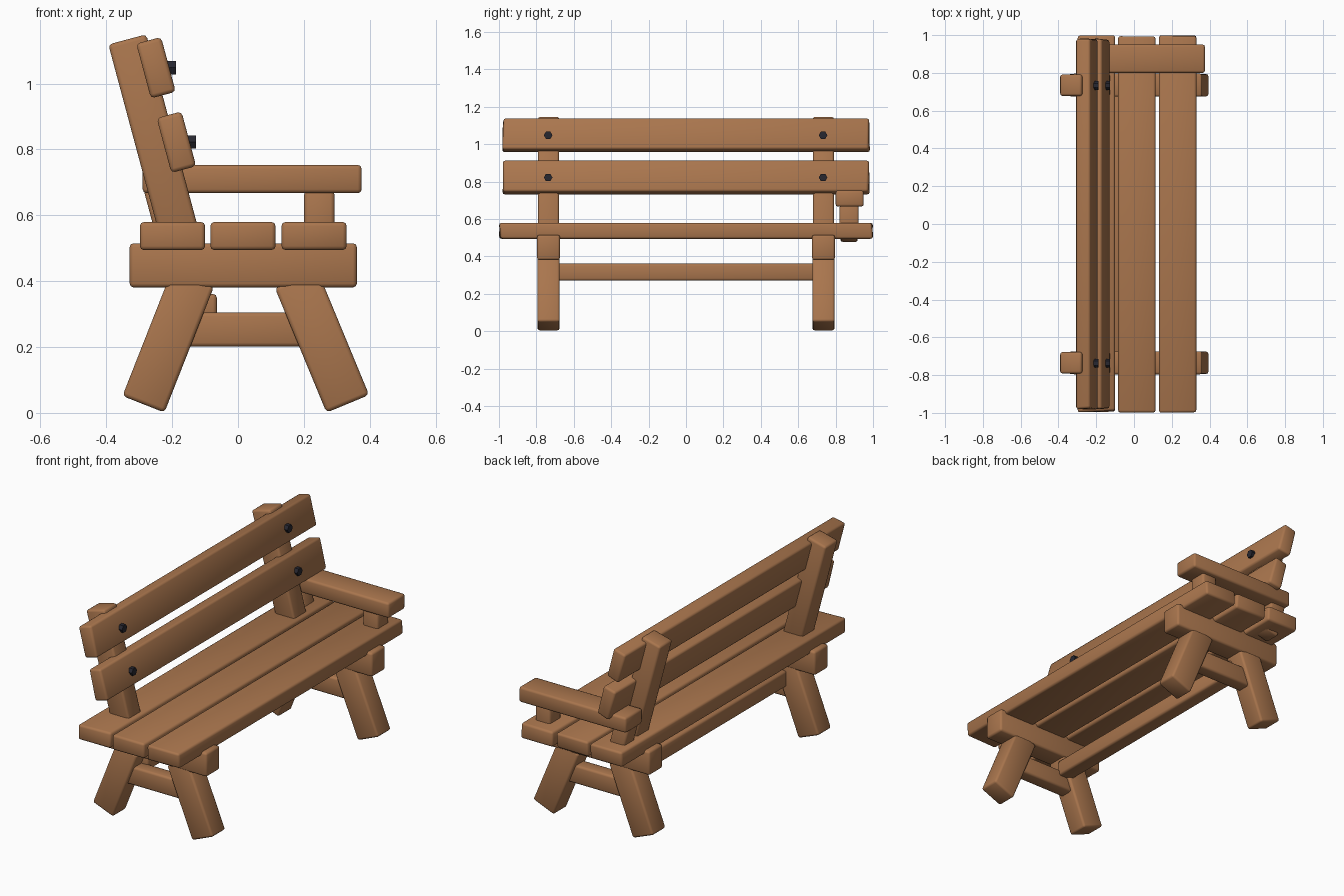
import bpy, bmesh, math, random
from mathutils import Matrix

if "Cube" in bpy.data.objects:
    bpy.data.objects.remove(bpy.data.objects["Cube"])

random.seed(4)


def material(name, color):
    m = bpy.data.materials.new(name)
    m.diffuse_color = color
    m.use_nodes = True
    m.node_tree.nodes["Principled BSDF"].inputs["Base Color"].default_value = m.diffuse_color
    return m


WOOD = material("wood", (0.40, 0.18, 0.075, 1))
IRON = material("iron", (0.02, 0.02, 0.03, 1))


def finish(name, bm, mat):
    me = bpy.data.meshes.new(name)
    bm.to_mesh(me)
    bm.free()
    ob = bpy.data.objects.new(name, me)
    bpy.context.collection.objects.link(ob)
    me.materials.append(mat)
    bpy.ops.object.select_all(action='DESELECT')
    ob.select_set(True)
    bpy.context.view_layer.objects.active = ob
    bpy.ops.object.shade_smooth_by_angle(angle=math.radians(50))
    return ob


def beam(name, center, size, tilt=0, bevel=0.012, wobble=0.0):
    """Rounded timber; tilt leans the top towards +x (degrees)."""
    bm = bmesh.new()
    bmesh.ops.create_cube(bm, size=1)
    bmesh.ops.scale(bm, vec=size, verts=bm.verts)
    for v in bm.verts:  # hand-sawn ends, only ever shortened
        v.co.y -= math.copysign(random.uniform(0, wobble), v.co.y)
    bmesh.ops.bevel(bm, geom=bm.edges[:], offset=bevel, segments=2,
                    profile=0.5, affect='EDGES')
    bm.transform(Matrix.Translation(center)
                 @ Matrix.Rotation(math.radians(tilt), 4, 'Y'))
    return finish(name, bm, WOOD)


def bolt(name, x, y, z):
    bm = bmesh.new()
    bmesh.ops.create_cone(bm, cap_ends=True, segments=6,
                          radius1=0.023, radius2=0.023, depth=0.04)
    bm.transform(Matrix.Translation((x, y, z))
                 @ Matrix.Rotation(math.radians(90), 4, 'Y'))
    return finish(name, bm, IRON)


# End frames: splayed legs, cross beam, brace and leaning back post
for side, tag in ((-1, "near"), (1, "far")):
    y = side * 0.735
    beam(f"back_leg_{tag}", (-0.212, y, 0.217), (0.137, 0.118, 0.41), 21.5)
    beam(f"front_leg_{tag}", (0.255, y, 0.217), (0.14, 0.118, 0.41), -22.5)
    beam(f"cross_beam_{tag}", (0.016, y, 0.448), (0.69, 0.122, 0.134))
    beam(f"leg_brace_{tag}", (0.02, y, 0.253), (0.46, 0.08, 0.104))
    beam(f"back_post_{tag}", (-0.252, y, 0.82), (0.119, 0.113, 0.65), -15)

# Long stretcher between the frames
beam("stretcher", (-0.107, 0, 0.316), (0.086, 1.42, 0.09))

# Seat planks
for i, x in enumerate((-0.199, 0.015, 0.231)):
    beam(f"seat_plank_{i + 1}", (x, 0, 0.537), (0.198, 2.0, 0.085),
         wobble=0.014)

# Back slats with bolts
for name, x, z, bx in (("lower", -0.187, 0.822, -0.148),
                       ("upper", -0.249, 1.048, -0.209)):
    beam(f"back_slat_{name}", (x, 0, z), (0.078, 1.97, 0.172), -15,
         wobble=0.012)
    for y in (-0.737, 0.733):
        bolt(f"bolt_{name}", bx, y, z)

# Single armrest and its two supports
beam("armrest", (0.043, 0.875, 0.71), (0.665, 0.15, 0.086))
beam("armrest_front_support", (0.247, 0.872, 0.59), (0.092, 0.102, 0.17))
beam("armrest_back_support", (-0.215, 0.872, 0.588), (0.092, 0.092, 0.21), -15)
